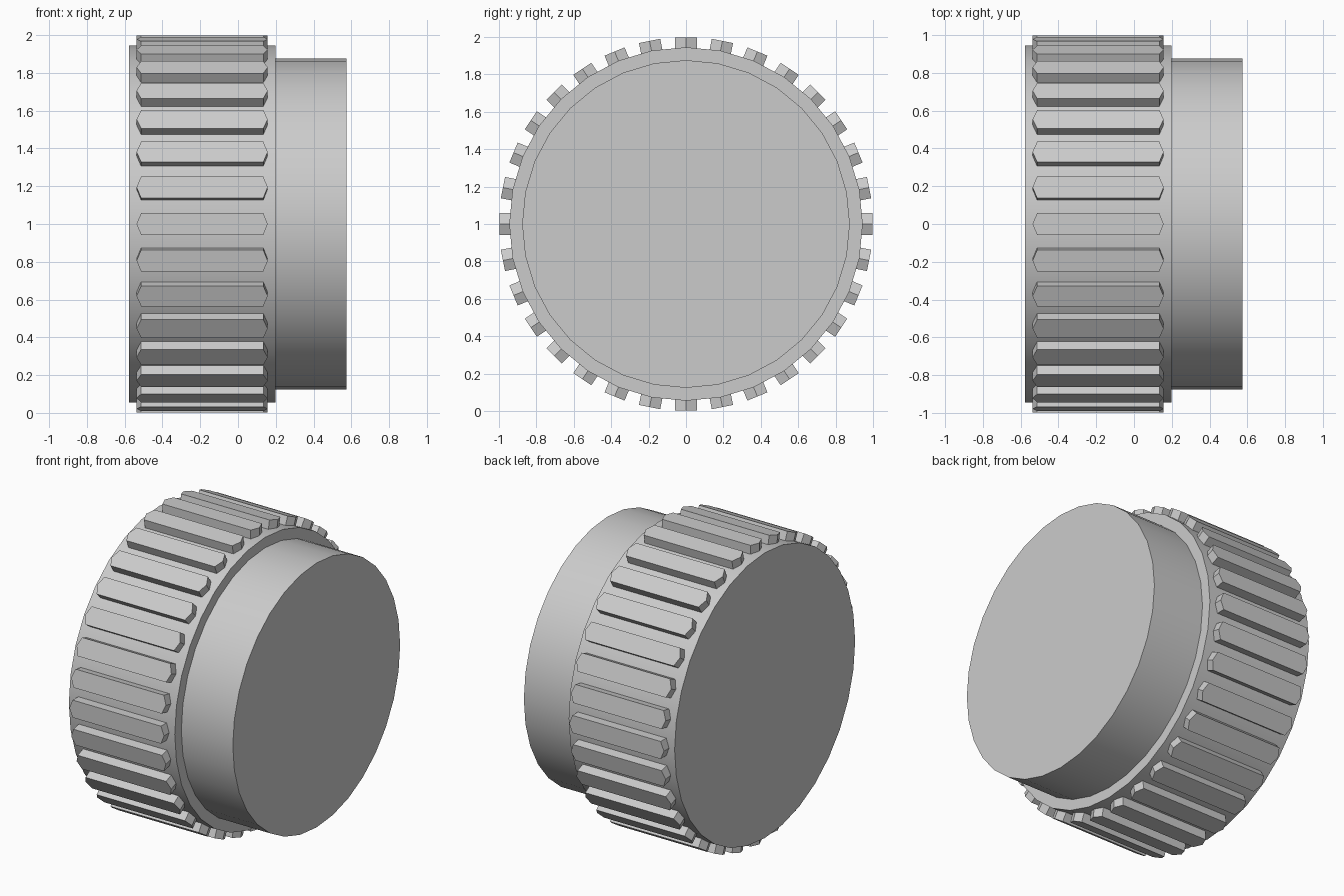
import bpy, bmesh
from math import pi, sin, cos, radians
from mathutils import Matrix

if "Cube" in bpy.data.objects:
    bpy.data.objects.remove(bpy.data.objects["Cube"])

SIDES = 32
CENTRE = Matrix.Translation((0, 0, 1))


def finish(bm, name):
    bmesh.ops.recalc_face_normals(bm, faces=bm.faces)
    mesh = bpy.data.meshes.new(name)
    bm.to_mesh(mesh)
    bm.free()
    obj = bpy.data.objects.new(name, mesh)
    bpy.context.collection.objects.link(obj)
    bpy.ops.object.select_all(action='DESELECT')
    bpy.context.view_layer.objects.active = obj
    obj.select_set(True)
    bpy.ops.object.shade_smooth_by_angle(angle=radians(30))
    return obj


# Stepped body: profile of (x, radius) turned around the x axis
profile = [(-0.578, 0.945), (0.198, 0.945), (0.198, 0.876), (0.575, 0.876)]
bm = bmesh.new()
rings = []
for x, r in profile:
    rings.append([bm.verts.new((x, r * sin(2 * pi * i / SIDES), 1 + r * cos(2 * pi * i / SIDES)))
                  for i in range(SIDES)])
for a, b in zip(rings, rings[1:]):
    for i in range(SIDES):
        j = (i + 1) % SIDES
        bm.faces.new((a[i], a[j], b[j], b[i]))
bm.faces.new(rings[0])
bm.faces.new(rings[-1])
finish(bm, "knob_body")

# Grip ribs: long hexagonal bars with pointed ends, one per side
outline = [(-0.537, 0), (-0.513, -0.058), (0.134, -0.058),
           (0.157, 0), (0.134, 0.058), (-0.513, 0.058)]
bm = bmesh.new()
for k in range(SIDES):
    turn = CENTRE @ Matrix.Rotation(2 * pi * k / SIDES, 4, 'X')
    low = [bm.verts.new((x, y, 0.9)) for x, y in outline]
    top = [bm.verts.new((x, y, 0.998)) for x, y in outline]
    bm.faces.new(low)
    bm.faces.new(top)
    for i in range(6):
        j = (i + 1) % 6
        bm.faces.new((low[i], low[j], top[j], top[i]))
    bmesh.ops.transform(bm, matrix=turn, verts=low + top)
finish(bm, "grip_ribs")
